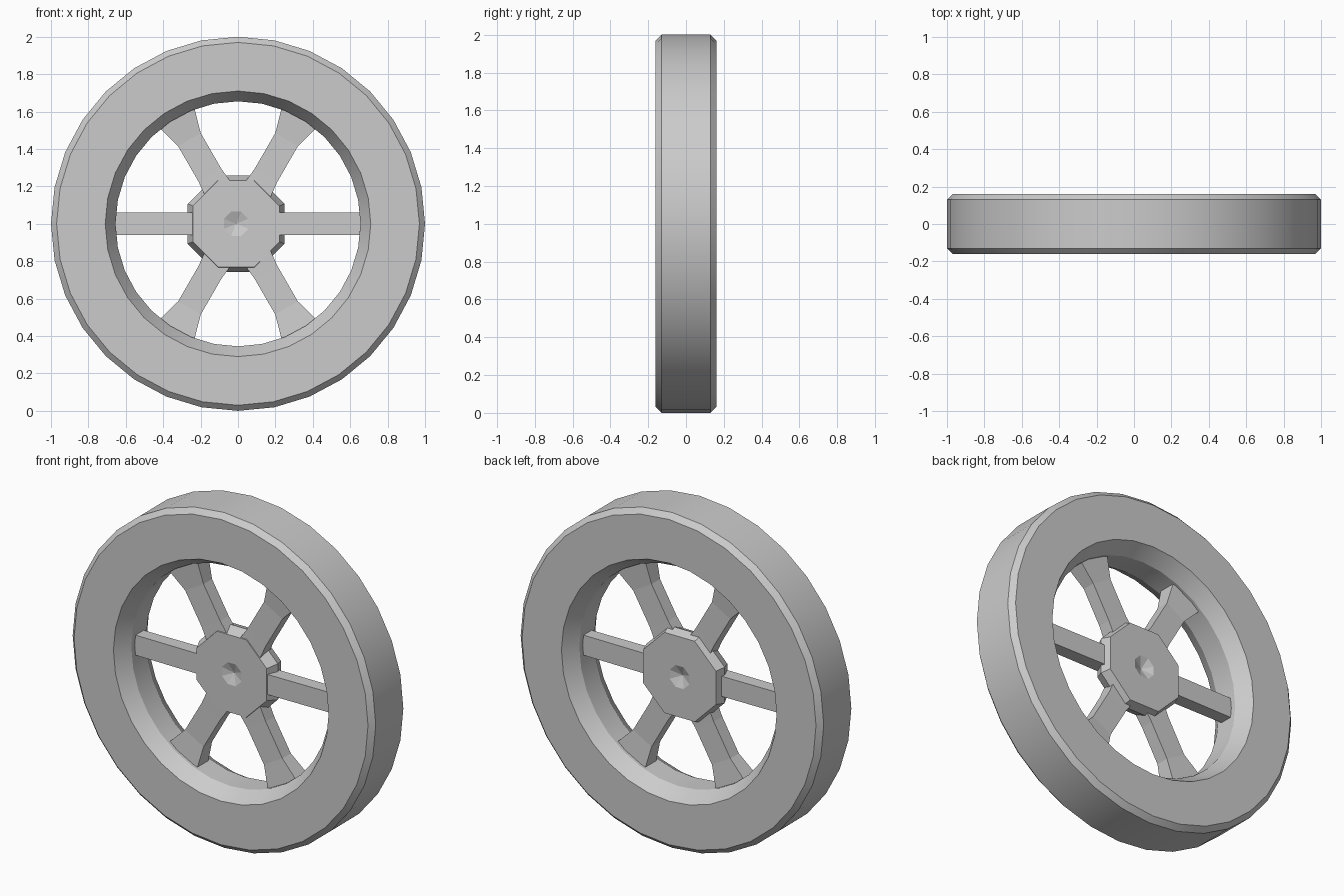
import bpy, bmesh, math

cube = bpy.data.objects.get("Cube")
if cube:
    bpy.data.objects.remove(cube, do_unlink=True)

grey = bpy.data.materials.new("plain_grey")
grey.use_nodes = True
colour = (0.6, 0.6, 0.6, 1)
grey.diffuse_color = colour
grey.node_tree.nodes["Principled BSDF"].inputs["Base Color"].default_value = colour

AXLE = 1.0  # height of the wheel centre


def finish(name, bm, smooth=None):
    bmesh.ops.remove_doubles(bm, verts=bm.verts, dist=1e-5)
    bmesh.ops.recalc_face_normals(bm, faces=bm.faces)
    mesh = bpy.data.meshes.new(name)
    bm.to_mesh(mesh)
    bm.free()
    mesh.materials.append(grey)
    obj = bpy.data.objects.new(name, mesh)
    bpy.context.collection.objects.link(obj)
    if smooth:
        bpy.ops.object.select_all(action='DESELECT')
        obj.select_set(True)
        bpy.context.view_layer.objects.active = obj
        bpy.ops.object.shade_smooth_by_angle(angle=math.radians(smooth))
    return obj


def lathe(name, profile, sides, closed, turn=0.0, centre_x=0.0, smooth=None):
    """Turn a (radius, y) profile about the axle."""
    bm = bmesh.new()
    rings = []
    for i in range(sides):
        a = turn + math.tau * i / sides
        rings.append([bm.verts.new((centre_x + r * math.cos(a), y, AXLE + r * math.sin(a)))
                      for r, y in profile])
    steps = len(profile) if closed else len(profile) - 1
    for i in range(sides):
        here, there = rings[i], rings[(i + 1) % sides]
        for j in range(steps):
            k = (j + 1) % len(profile)
            bm.faces.new((here[j], here[k], there[k], there[j]))
    return finish(name, bm, smooth)


def spoke(name, angle, sections):
    """Loft rectangles of (radius, half width, half depth) outward from the hub."""
    bm = bmesh.new()
    ca, sa = math.cos(angle), math.sin(angle)
    loops = []
    for r, w, d in sections:
        loops.append([bm.verts.new((r * ca - u * sa, v, AXLE + r * sa + u * ca))
                      for u, v in ((-w, -d), (w, -d), (w, d), (-w, d))])
    for a, b in zip(loops, loops[1:]):
        for j in range(4):
            k = (j + 1) % 4
            bm.faces.new((a[j], a[k], b[k], b[j]))
    bm.faces.new(loops[0])
    bm.faces.new(loops[-1])
    return finish(name, bm)


# Tyre with chamfered tread edges and an inner lip
lathe("tyre", [(0.71, -0.16), (0.97, -0.16), (1.0, -0.13), (1.0, 0.13),
               (0.97, 0.16), (0.71, 0.16), (0.655, 0.07), (0.655, -0.07)],
      32, True, smooth=30)

# Eight-sided hub, dished at the middle of both faces
lathe("hub", [(0, -0.02), (0.07, -0.045), (0.25, -0.045), (0.28, 0.02),
              (0.26, 0.075), (0.07, 0.075), (0, 0.045)],
      8, False, turn=math.pi / 8, centre_x=-0.01)

# Six spokes: straight level ones, flared slanting ones
straight = [(0.15, 0.06, 0.042), (0.67, 0.06, 0.038)]
flared = [(0.15, 0.085, 0.042), (0.3, 0.07, 0.04), (0.52, 0.07, 0.04), (0.68, 0.115, 0.055)]
for n in range(6):
    spoke(f"spoke_{n + 1}", math.tau * n / 6, straight if n % 3 == 0 else flared)
